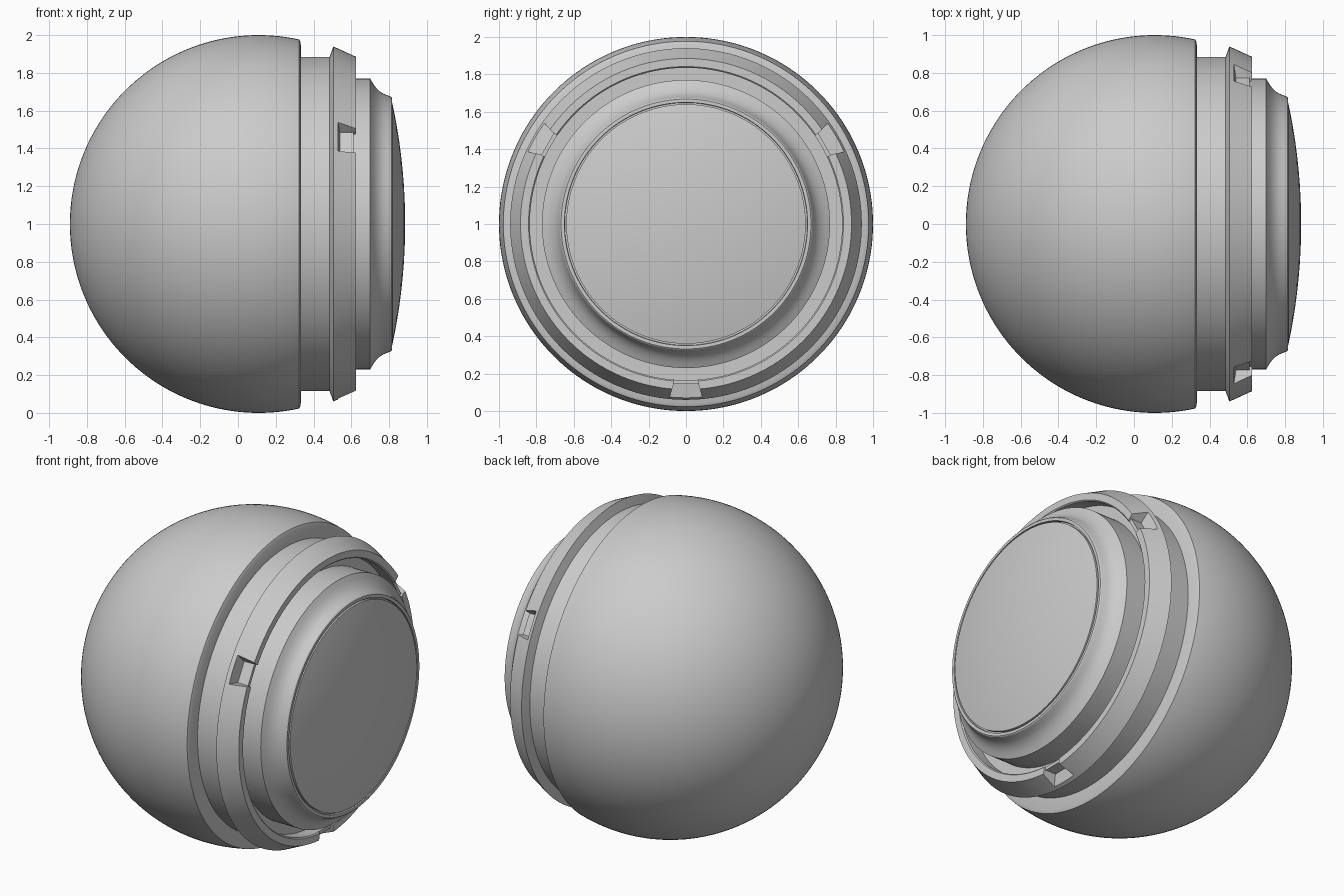
import bpy, bmesh
from math import sin, cos, pi, radians, sqrt
from mathutils import Vector

if "Cube" in bpy.data.objects:
    bpy.data.objects.remove(bpy.data.objects["Cube"])

SEG = 160
CENTRE = Vector((0, 0, 1))


def new_object(name, bm):
    bmesh.ops.recalc_face_normals(bm, faces=bm.faces)
    mesh = bpy.data.meshes.new(name)
    bm.to_mesh(mesh)
    bm.free()
    ob = bpy.data.objects.new(name, mesh)
    bpy.context.collection.objects.link(ob)
    return ob


def polar(x, r, a):
    return CENTRE + Vector((x, r * cos(a), r * sin(a)))


def lathe(name, profile, closed=False):
    """Turn an (x, radius) profile around the horizontal x axis."""
    bm = bmesh.new()
    rings = []
    for x, r in profile:
        if r < 1e-6:
            rings.append([bm.verts.new(polar(x, 0, 0))] * SEG)
        else:
            rings.append([bm.verts.new(polar(x, r, 2 * pi * i / SEG)) for i in range(SEG)])
    pairs = list(zip(rings, rings[1:]))
    if closed:
        pairs.append((rings[-1], rings[0]))
    for a, b in pairs:
        for i in range(SEG):
            j = (i + 1) % SEG
            bm.faces.new(list(dict.fromkeys((a[i], a[j], b[j], b[i]))))
    return new_object(name, bm)


def shade(ob):
    bpy.ops.object.select_all(action='DESELECT')
    ob.select_set(True)
    bpy.context.view_layer.objects.active = ob
    bpy.ops.object.shade_smooth_by_angle(angle=radians(25))


def cut(ob, angle, inner, outer):
    """Subtract a tapered block; inner/outer = (radius, x_start, half_width)."""
    bm = bmesh.new()
    u = Vector((0, cos(angle), sin(angle)))
    t = Vector((0, -sin(angle), cos(angle)))
    for r, x0, w in (inner, outer):
        for x in (x0, 0.72):
            for s in (-w, w):
                bm.verts.new(CENTRE + Vector((x, 0, 0)) + u * r + t * s)
    bmesh.ops.convex_hull(bm, input=bm.verts)
    cutter = new_object("notch_cutter", bm)
    cutter.hide_render = True
    mod = ob.modifiers.new("notch", 'BOOLEAN')
    mod.operation = 'DIFFERENCE'
    mod.solver = 'EXACT'
    mod.object = cutter
    bpy.context.view_layer.objects.active = ob
    bpy.ops.object.modifier_apply(modifier=mod.name)
    bpy.data.objects.remove(cutter)


# spherical housing with a stepped front face
n = 64
end = pi - 1.355
ball = [(0.11 - cos(end * i / n), sin(end * i / n)) for i in range(n + 1)]
housing = lathe("ball_housing", ball + [(0.332, 0.96), (0.335, 0.80)])

# neck behind the ring, and the floor of the groove
neck = lathe("neck", [(0.33, 0.885), (0.50, 0.885)])
floor = lathe("groove_floor", [(0.54, 0.85), (0.54, 0.76)])

# bayonet ring with three notches
ring = lathe("locking_ring", [(0.485, 0.885), (0.505, 0.94), (0.625, 0.885),
                              (0.625, 0.842), (0.618, 0.835), (0.49, 0.835)], closed=True)
for deg in (30, 150, 270):
    a = radians(deg)
    cut(ring, a, (0.855, 0.54, 0.065), (0.97, 0.522, 0.103))
    cut(ring, a, (0.80, 0.612, 0.065), (0.87, 0.612, 0.068))

# lens barrel with concave front flare and inner lip
barrel = lathe("lens_barrel", [(0.53, 0.77), (0.70, 0.77), (0.715, 0.743), (0.73, 0.722),
                               (0.75, 0.702), (0.77, 0.690), (0.79, 0.682), (0.81, 0.674),
                               (0.815, 0.668), (0.815, 0.65), (0.80, 0.648), (0.80, 0.62)])

# shallow domed lens
R = 3.05
lens = lathe("lens", [(0.80, 0.64)] + [(0.885 - R + sqrt(R * R - r * r), r)
                                       for r in [0.64 * k / 12 for k in range(12, -1, -1)]])

for part in (housing, neck, floor, ring, barrel, lens):
    shade(part)
